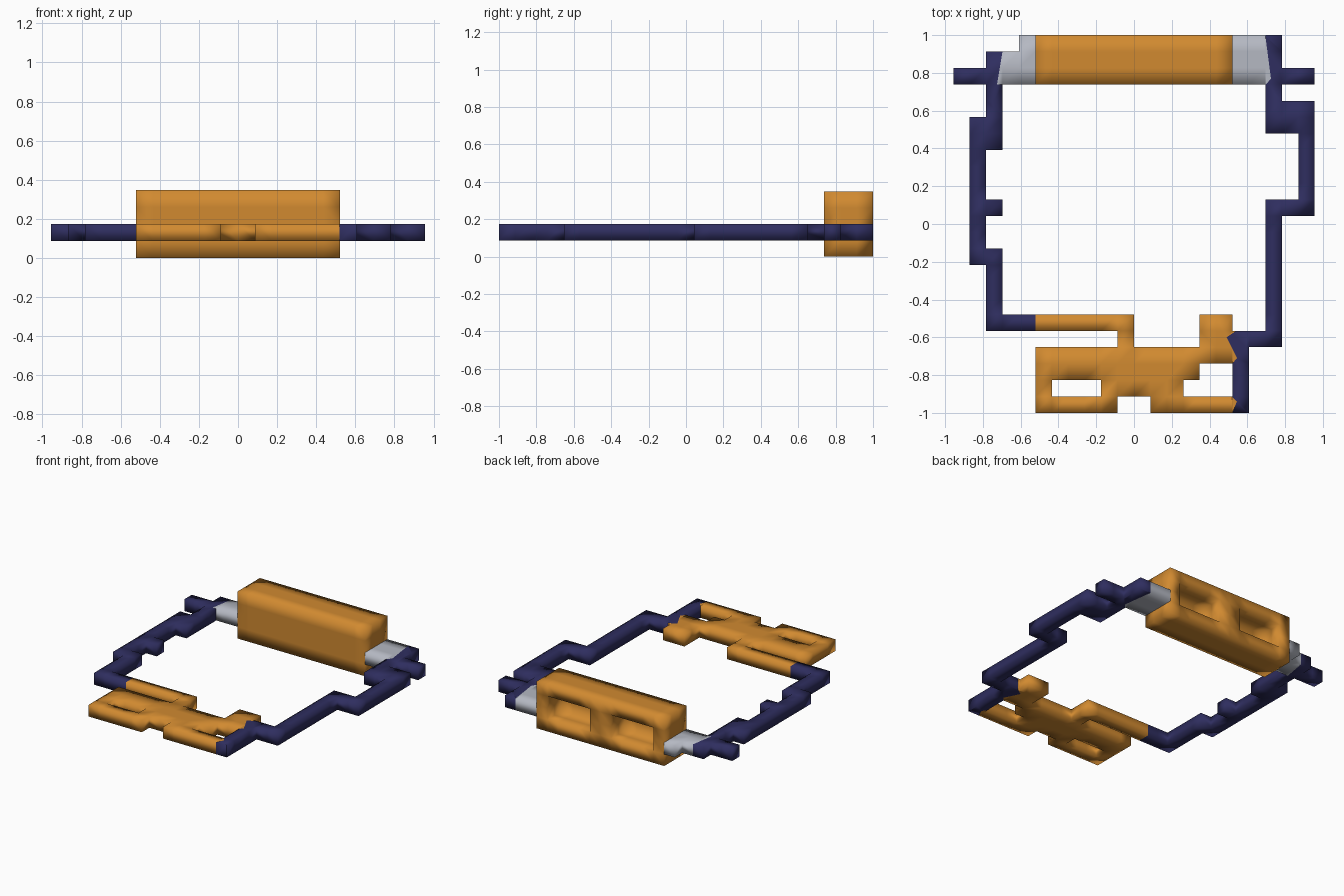
import bpy, bmesh
from mathutils import Vector

if "Cube" in bpy.data.objects:
    bpy.data.objects.remove(bpy.data.objects["Cube"])

U = 2 / 23          # block pitch
BEVEL = 0.03


def material(name, rgb):
    m = bpy.data.materials.new(name)
    m.diffuse_color = (*rgb, 1)
    m.use_nodes = True
    m.node_tree.nodes["Principled BSDF"].inputs["Base Color"].default_value = m.diffuse_color
    return m


ORANGE = material("orange", (0.64, 0.255, 0.03))
NAVY = material("navy", (0.028, 0.027, 0.115))
GREY = material("light_grey", (0.46, 0.48, 0.54))

# Flat frame bars in block units: x0, y0, x1, y1 (y counted from the front)
BARS = [
    (-11, 20, -9, 21), (-9, 16, -8, 22), (-10, 9, -9, 18), (-9, 12, -8, 13),
    (-9, 5, -8, 10), (-9, 5, 0, 6),                       # left rail
    (8, 4, 9, 13), (8, 12, 11, 13), (10, 12, 11, 19), (8, 17, 11, 19),
    (8, 17, 9, 23), (9, 20, 11, 21), (6, 4, 9, 5), (6, 0, 7, 5),  # right rail
    (-8, 20, -6, 22), (-7, 20, -6, 23), (6, 20, 8, 23),   # shoulders
    (-1, 4, 0, 6), (-6, 3, 6, 4), (4, 4, 6, 6), (-6, 2, 4, 3),
    (-6, 1, -5, 2), (-2, 1, 3, 2), (-6, 0, -1, 1), (1, 0, 6, 1),  # front plate
]


def block_cells(x0, y0, z0, x1, y1, z1):
    return {(x, y, z) for x in range(x0, x1) for y in range(y0, y1) for z in range(z0, z1)}


cells = set()
for x0, y0, x1, y1 in BARS:
    cells |= block_cells(x0, y0, 1, x1, y1, 2)
cells |= block_cells(-6, 20, 0, 6, 23, 4)        # housing
for x in (-5, 1):                                # two recesses in its back
    cells -= block_cells(x, 21, 1, x + 4, 23, 3)

# Skin of the blocks
bm = bmesh.new()
verts = {}


def corner(p):
    if p not in verts:
        verts[p] = bm.verts.new((p[0] * U, p[1] * U - 1, p[2] * U))
    return verts[p]


for c in sorted(cells):
    for axis in range(3):
        for side in (0, 1):
            n = list(c)
            n[axis] += 2 * side - 1
            if tuple(n) in cells:
                continue
            a, b = (axis + 1) % 3, (axis + 2) % 3
            quad = []
            for da, db in ((0, 0), (1, 0), (1, 1), (0, 1)):
                p = list(c)
                p[axis] += side
                p[a] += da
                p[b] += db
                quad.append(corner(tuple(p)))
            bm.faces.new(quad if side else quad[::-1])

# Chamfer every sharp edge, inner corners included
sharp = [e for e in bm.edges if e.calc_face_angle(0) > 0.5]
bmesh.ops.bevel(bm, geom=sharp, offset=BEVEL, segments=1, profile=0.5,
                affect='EDGES', clamp_overlap=True)

# Colour seams as paths of (x, y)
FRONT_SEAM = [(0.55, -0.56), (0.49, -0.6), (0.545, -0.71), (0.52, -0.74),
              (0.52, -0.915), (0.545, -0.94), (0.52, -1.0)]
LEFT_SEAM = [(-0.695, 0.92), (-0.725, 0.74)]
RIGHT_SEAM = [(0.695, 1.0), (0.725, 0.77), (0.70, 0.74)]


def seam_x(path, y):
    for (ax, ay), (bx, by) in zip(path, path[1:]):
        if y >= by:
            return ax + (bx - ax) * min(1, max(0, (ay - y) / (ay - by)))
    return path[-1][0]


for path in (FRONT_SEAM, LEFT_SEAM, RIGHT_SEAM):
    for (ax, ay), (bx, by) in zip(path, path[1:]):
        faces = []
        for f in bm.faces:
            m = f.calc_center_median()
            if abs(m.x - ax) < 0.13 and by - 0.05 < m.y < ay + 0.05:
                faces.append(f)
        geom = set(faces)
        for f in faces:
            geom.update(f.edges)
            geom.update(f.verts)
        bmesh.ops.bisect_plane(bm, geom=list(geom), dist=1e-5, plane_co=Vector((ax, ay, 0)),
                               plane_no=Vector((ay - by, bx - ax, 0)).normalized())


def part_of(face):
    c = face.calc_center_median()
    if c.y > 20 * U - 1 - 0.02:
        if abs(c.x) < 6 * U + BEVEL + 0.002:
            return "housing"
        if c.y > 20 * U - 1 - 0.001 or abs(c.x) < 8 * U - BEVEL:
            if c.x < 0 and c.x > seam_x(LEFT_SEAM, c.y):
                return "left_shoulder"
            if 0 < c.x < seam_x(RIGHT_SEAM, c.y):
                return "right_shoulder"
    if c.y < 6 * U - 1 + 0.001 and -6 * U < c.x < seam_x(FRONT_SEAM, c.y):
        return "front_plate"
    return "left_rail" if c.x < 0 else "right_rail"


PARTS = {"housing": ORANGE, "front_plate": ORANGE, "left_shoulder": GREY,
         "right_shoulder": GREY, "left_rail": NAVY, "right_rail": NAVY}

# One object per part
for name, mat in PARTS.items():
    part = bm.copy()
    bmesh.ops.delete(part, geom=[f for f in part.faces if part_of(f) != name], context='FACES')
    for f in part.faces:
        f.smooth = True
    mesh = bpy.data.meshes.new(name)
    part.to_mesh(mesh)
    part.free()
    mesh.materials.append(mat)
    ob = bpy.data.objects.new(name, mesh)
    bpy.context.collection.objects.link(ob)
    wn = ob.modifiers.new("soft_chamfers", 'WEIGHTED_NORMAL')
    wn.weight = 80
bm.free()
